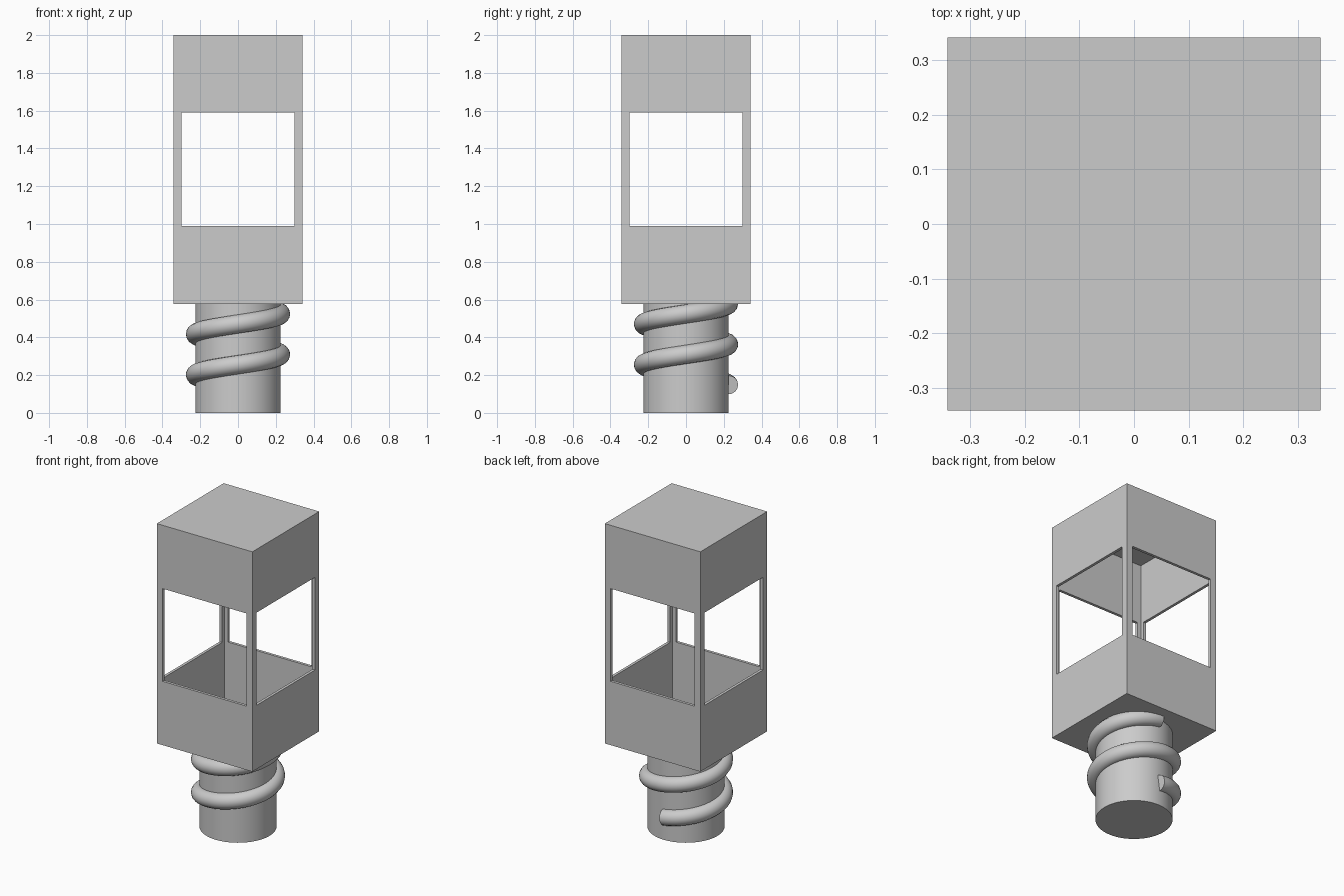
import bpy
import math

default = bpy.data.objects.get("Cube")
if default:
    bpy.data.objects.remove(default, do_unlink=True)

TOP, BASE = 2.0, 0.577
HALF, WALL = 0.342, 0.018
WINDOW_HALF, SILL, LINTEL = 0.3, 0.99, 1.59
SHAFT_R, THREAD_R = 0.226, 0.05
THREAD_START, PITCH, TURNS = 0.148, 0.215, 2


def box(name, hx, hy, z0, z1):
    bpy.ops.mesh.primitive_cube_add(size=1, location=(0, 0, (z0 + z1) / 2))
    ob = bpy.context.object
    ob.name = name
    ob.scale = (2 * hx, 2 * hy, z1 - z0)
    bpy.ops.object.transform_apply(location=True, rotation=False, scale=True)
    return ob


def cut(target, cutter):
    cutter.hide_render = True
    mod = target.modifiers.new("cut", "BOOLEAN")
    mod.operation = "DIFFERENCE"
    mod.solver = "EXACT"
    mod.object = cutter
    bpy.context.view_layer.objects.active = target
    bpy.ops.object.modifier_apply(modifier=mod.name)
    bpy.data.objects.remove(cutter, do_unlink=True)


def smooth(ob):
    bpy.ops.object.select_all(action="DESELECT")
    ob.select_set(True)
    bpy.context.view_layer.objects.active = ob
    bpy.ops.object.shade_smooth_by_angle(angle=math.radians(35))


# Thin-walled housing with a window in each of its four sides
housing = box("housing", HALF, HALF, BASE, TOP)
inner = HALF - WALL
cut(housing, box("cavity_cutter", inner, inner, BASE + WALL, TOP - WALL))
cut(housing, box("front_window_cutter", WINDOW_HALF, 1, SILL, LINTEL))
cut(housing, box("side_window_cutter", 1, WINDOW_HALF, SILL, LINTEL))

# Round shaft, seated just inside the housing floor
height = BASE + WALL / 2
bpy.ops.mesh.primitive_cylinder_add(vertices=96, radius=SHAFT_R, depth=height,
                                    location=(0, 0, height / 2))
shaft = bpy.context.object
shaft.name = "shaft"
smooth(shaft)

# Helical thread: a round tube swept up the shaft from the back
steps = 64 * TURNS
path = bpy.data.curves.new("thread", "CURVE")
path.dimensions = "3D"
path.bevel_depth = THREAD_R
path.bevel_resolution = 6
path.use_fill_caps = True
spline = path.splines.new("POLY")
spline.points.add(steps)
for i, point in enumerate(spline.points):
    turn = TURNS * i / steps
    angle = math.pi / 2 + math.tau * turn
    point.co = (SHAFT_R * math.cos(angle), SHAFT_R * math.sin(angle),
                THREAD_START + PITCH * turn, 1)
thread = bpy.data.objects.new("thread", path)
bpy.context.collection.objects.link(thread)
bpy.ops.object.select_all(action="DESELECT")
thread.select_set(True)
bpy.context.view_layer.objects.active = thread
bpy.ops.object.convert(target="MESH")
smooth(bpy.context.object)
